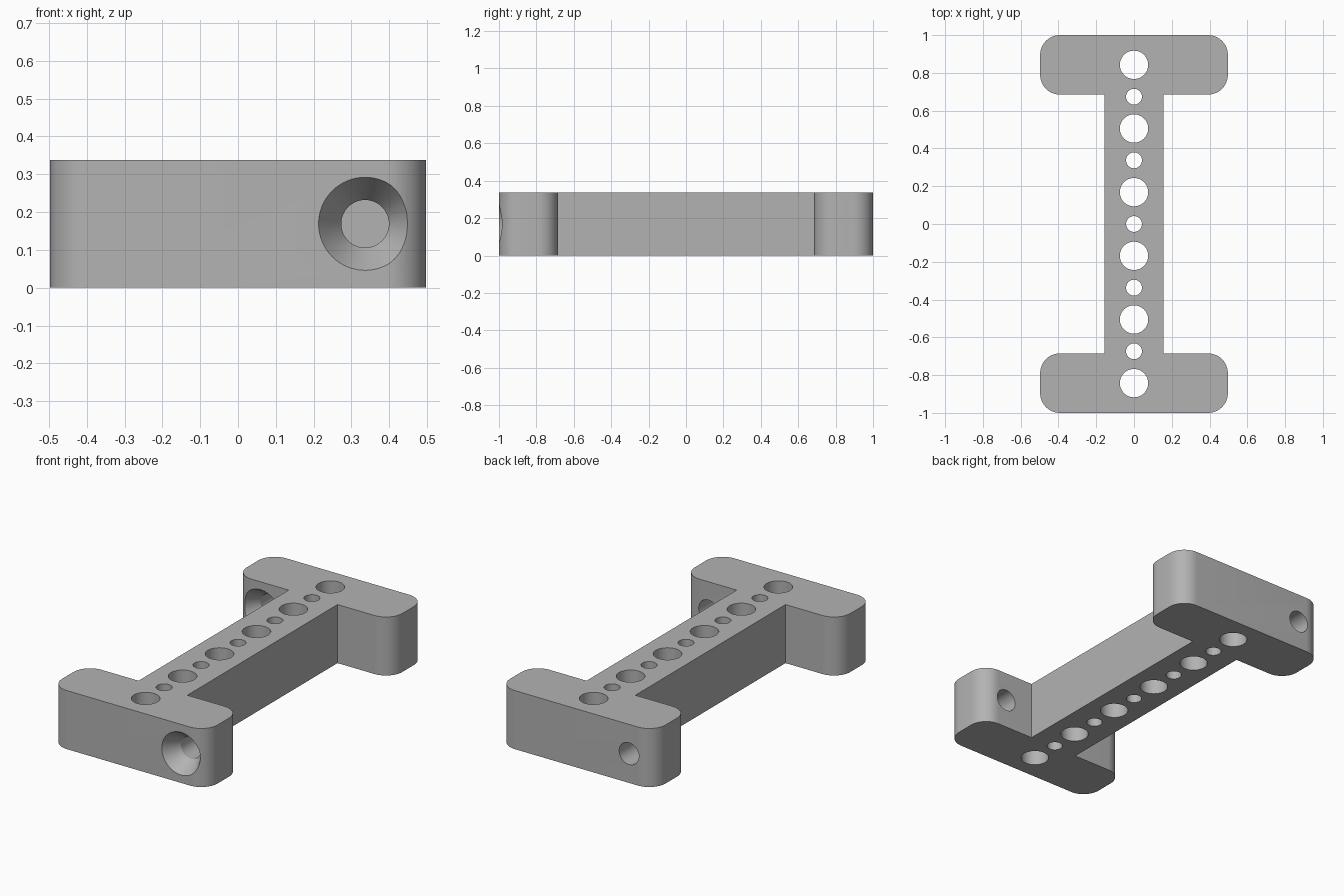
import bpy, bmesh, math
from mathutils import Matrix, Vector

cube = bpy.data.objects.get("Cube")
if cube:
    bpy.data.objects.remove(cube, do_unlink=True)

HEIGHT = 0.338
HALF_WIDTH = 0.497      # end plates
HALF_WEB = 0.156        # central bar
INNER_Y = 0.685         # inner face of the end plates
CORNER = 0.105
SCREW_X, SCREW_R, SINK_R, SINK_DEPTH = 0.336, 0.063, 0.123, 0.09

grey = bpy.data.materials.new("plain grey")
grey.use_nodes = True
colour = (0.45, 0.45, 0.45, 1)
grey.diffuse_color = colour
grey.node_tree.nodes["Principled BSDF"].inputs["Base Color"].default_value = colour


def make_object(name, bm):
    bmesh.ops.recalc_face_normals(bm, faces=bm.faces)
    mesh = bpy.data.meshes.new(name)
    bm.to_mesh(mesh)
    bm.free()
    mesh.materials.append(grey)
    obj = bpy.data.objects.new(name, mesh)
    bpy.context.collection.objects.link(obj)
    return obj


def arc(cx, cy, start, steps=12):
    """Quarter turn, counter-clockwise."""
    angles = [start + math.pi / 2 * i / steps for i in range(steps + 1)]
    return [(cx + CORNER * math.cos(a), cy + CORNER * math.sin(a)) for a in angles]


# I-shaped body: one quarter outline, mirrored to all four, then extruded
cx = HALF_WIDTH - CORNER
quarter = [(HALF_WEB, INNER_Y)]
quarter += arc(cx, INNER_Y + CORNER, -math.pi / 2) + arc(cx, 1 - CORNER, 0)
half = quarter + [(-x, y) for x, y in reversed(quarter)]
outline = half + [(-x, -y) for x, y in half]
bm = bmesh.new()
base = bm.faces.new([bm.verts.new((x, y, 0)) for x, y in outline])
top = bmesh.ops.extrude_face_region(bm, geom=[base])["geom"]
bmesh.ops.translate(bm, vec=(0, 0, HEIGHT),
                    verts=[v for v in top if isinstance(v, bmesh.types.BMVert)])
body = make_object("mounting_bracket", bm)

# Row of alternating large and small vertical holes
cut = bmesh.new()
for i in range(-5, 6):
    radius = 0.075 if i % 2 else 0.042
    bmesh.ops.create_cone(cut, cap_ends=True, segments=48, radius1=radius,
                          radius2=radius, depth=HEIGHT * 2,
                          matrix=Matrix.Translation((0, i * 0.1685, HEIGHT / 2)))


def screw_cutter(x, face_y):
    """Countersunk screw hole running back from a front-facing surface."""
    lip = 0.02
    lip_r = SINK_R + lip * (SINK_R - SCREW_R) / SINK_DEPTH
    rings = []
    for depth, r in ((-lip, lip_r), (SINK_DEPTH, SCREW_R), (0.36, SCREW_R)):
        ring = bmesh.ops.create_circle(
            cut, segments=64, radius=r,
            matrix=Matrix.Translation((x, face_y + depth, HEIGHT / 2))
            @ Matrix.Rotation(math.pi / 2, 4, 'X'))["verts"]
        rings.append(ring)
    for a, b in zip(rings, rings[1:]):
        for i in range(len(a)):
            j = (i + 1) % len(a)
            cut.faces.new((a[i], a[j], b[j], b[i]))
    cut.faces.new(rings[0])
    cut.faces.new(rings[-1])


screw_cutter(SCREW_X, -1)
screw_cutter(-SCREW_X, INNER_Y)
cutter = make_object("hole_cutter", cut)
cutter.hide_render = True

# Drill the holes
mod = body.modifiers.new("holes", 'BOOLEAN')
mod.operation = 'DIFFERENCE'
mod.solver = 'EXACT'
mod.object = cutter
bpy.ops.object.select_all(action='DESELECT')
body.select_set(True)
bpy.context.view_layer.objects.active = body
bpy.ops.object.modifier_apply(modifier=mod.name)
bpy.data.objects.remove(cutter, do_unlink=True)
bpy.ops.object.shade_smooth_by_angle(angle=math.radians(25))
